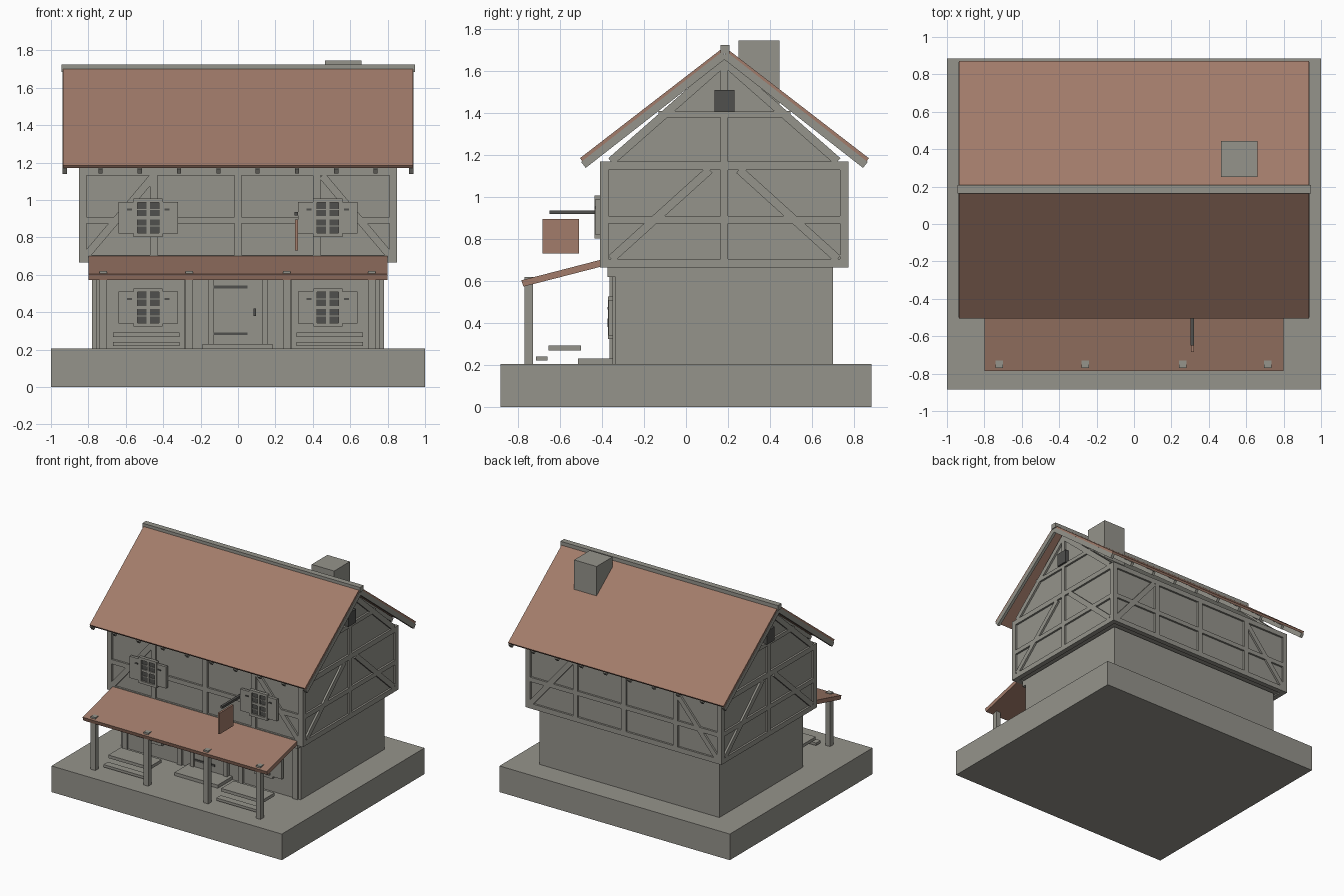
import bpy
import bmesh
from mathutils import Vector

default_cube = bpy.data.objects.get("Cube")
if default_cube:
    bpy.data.objects.remove(default_cube, do_unlink=True)


def make_material(name, red, green, blue):
    material = bpy.data.materials.new(name)
    material.use_nodes = True
    colour = (red, green, blue, 1)
    material.diffuse_color = colour
    material.node_tree.nodes["Principled BSDF"].inputs["Base Color"].default_value = colour
    return material


GREY = make_material("warm grey", 0.30, 0.295, 0.26)
CLAY = make_material("clay brown", 0.36, 0.2, 0.145)
DARK = make_material("dark grey", 0.08, 0.08, 0.075)


def prism(name, outline, start, end, axis="x", material=GREY):
    """Extrude a flat outline along x (outline is y, z) or along y (outline is x, z)."""
    def place(point, depth):
        if axis == "x":
            return (depth, point[0], point[1])
        return (point[0], depth, point[1])

    bm = bmesh.new()
    near = [bm.verts.new(place(point, start)) for point in outline]
    far = [bm.verts.new(place(point, end)) for point in outline]
    bm.faces.new(near)
    bm.faces.new(far)
    for i in range(len(near)):
        j = (i + 1) % len(near)
        bm.faces.new((near[i], near[j], far[j], far[i]))
    bmesh.ops.recalc_face_normals(bm, faces=bm.faces)
    mesh = bpy.data.meshes.new(name)
    bm.to_mesh(mesh)
    bm.free()
    mesh.materials.append(material)
    obj = bpy.data.objects.new(name, mesh)
    bpy.context.collection.objects.link(obj)
    return obj


def box(name, xs, ys, zs, material=GREY):
    (left, right), (low, high) = xs, zs
    outline = [(left, low), (right, low), (right, high), (left, high)]
    return prism(name, outline, ys[0], ys[1], "y", material)


def around(centre, size):
    return (centre - size / 2, centre + size / 2)


def strip(name, first, last, width, start, end, axis="x", material=GREY):
    """A straight timber between two points, with its width in the plane of the wall."""
    a, b = Vector(first), Vector(last)
    along = (b - a).normalized()
    side = Vector((-along.y, along.x)) * width / 2
    outline = [a - side, b - side, b + side, a + side]
    return prism(name, outline, start, end, axis, material)


# Main levels and depths
GROUND, FLOOR, EAVES = 0.205, 0.665, 1.17
FRONT, BACK, RIDGE = -0.41, 0.775, 0.183
LOWER_FRONT = -0.335
SIDE, TIMBER, PROUD = 0.85, 0.04, 0.015

# Base and storeys
box("ground_base", (-1, 1), (-0.885, 0.885), (0, GROUND))
box("lower_storey", (-0.78, 0.78), (LOWER_FRONT, 0.7), (GROUND, FLOOR))
box("upper_storey", (PROUD - SIDE, SIDE - PROUD), (FRONT + PROUD, BACK - PROUD), (FLOOR + 0.01, EAVES))
gable = [(FRONT + 0.05, EAVES), (BACK - 0.05, EAVES), (RIDGE, 1.66)]
prism("gable_wall", gable, PROUD - SIDE, SIDE - PROUD)

# Timber frame on the two long walls
RAILS = ((FLOOR, FLOOR + TIMBER), (0.875, 0.91), (EAVES - TIMBER, EAVES))
for wall, outer, inner in (("front", FRONT, FRONT + TIMBER), ("back", BACK, BACK - TIMBER)):
    for low, high in RAILS:
        box(wall + "_rail", (-SIDE, SIDE), (outer, inner), (low, high))
    for x in (-0.83, -0.45, 0, 0.42, 0.83):
        box(wall + "_stud", around(x, TIMBER), (outer, inner), (FLOOR, EAVES))
    for s in (-1, 1):
        strip(wall + "_brace", (s * 0.81, FLOOR + TIMBER), (s * 0.45, EAVES - TIMBER),
              TIMBER, outer, inner, "y")

# Timber frame on the two gable ends
for s in (-1, 1):
    outer, inner = s * SIDE, s * (SIDE - TIMBER)
    for low, high in RAILS:
        box("side_rail", (inner, outer), (FRONT, BACK), (low, high))
    for y in (FRONT + TIMBER / 2, BACK - TIMBER / 2):
        box("corner_post", (inner, outer), around(y, TIMBER), (FLOOR, EAVES))
    box("gable_post", (inner, outer), around(RIDGE, 0.035), (FLOOR, 1.67))
    box("collar_beam", (inner, outer), around(RIDGE, 0.63), (1.38, 1.41))
    box("gable_hatch", (inner, s * (SIDE + PROUD)), around(RIDGE, 0.095), (1.405, 1.51), DARK)
    for d in (-1, 1):
        strip("side_brace", (RIDGE + d * 0.54, FLOOR + TIMBER), (RIDGE + d * 0.07, EAVES - TIMBER),
              TIMBER, inner, outer)
        strip("gable_rafter", (RIDGE + d * 0.54, EAVES), (RIDGE, 1.645), TIMBER, inner, outer)

# Main roof with barge boards and rafters
ROOF_SIDE = 0.935
for d in (-1, 1):
    eave = (RIDGE + d * 0.683, 1.178)
    strip("roof_slope", eave, (RIDGE, 1.705), 0.018, -ROOF_SIDE, ROOF_SIDE, material=CLAY)
    low_end, high_end = (RIDGE + d * 0.672, 1.153), (RIDGE, 1.678)
    for s in (-1, 1):
        strip("barge_board", low_end, high_end, 0.036, s * 0.915, s * (ROOF_SIDE + 0.003))
    for i in range(8):
        x = (i - 3.5) * 0.21
        strip("rafter", low_end, high_end, 0.03, x - 0.011, x + 0.011)
box("ridge_beam", (-0.945, 0.945), around(RIDGE + 0.003, 0.045), (1.685, 1.725))
box("chimney", (0.465, 0.66), (0.25, 0.445), (1.4, 1.745))

# Porch roof, posts and seating
porch = [(FRONT, 0.667), (FRONT, 0.7), (-0.785, 0.603), (-0.775, 0.573)]
prism("porch_roof", porch, -0.8, 0.8, material=CLAY)
for x in (-0.72, -0.26, 0.26, 0.715):
    box("porch_post", around(x, TIMBER), (-0.77, -0.73), (GROUND, 0.62))
for x in (-0.49, 0.49):
    box("table_top", around(x, 0.355), (-0.655, -0.5), (0.268, 0.292))
    box("bench_seat", around(x, 0.355), (-0.715, -0.66), (0.22, 0.24))
box("door_step", (-0.19, 0.185), (-0.515, LOWER_FRONT), (GROUND, 0.23))

# Lower front timbers
for x in (-0.74, -0.265, 0.265, 0.74):
    box("lower_post", around(x, TIMBER), (LOWER_FRONT - PROUD, LOWER_FRONT), (GROUND, FLOOR))
box("lower_beam", (-0.78, 0.78), (LOWER_FRONT - TIMBER, LOWER_FRONT), (0.62, FLOOR))

# Door with hinges and handle
for x in (-0.145, 0.145):
    box("door_jamb", around(x, 0.03), (LOWER_FRONT - 0.03, LOWER_FRONT), (GROUND, 0.62))
box("door_leaf", (-0.13, 0.13), (LOWER_FRONT - 0.02, LOWER_FRONT), (GROUND, 0.62))
for z in (0.285, 0.535):
    box("door_hinge", (-0.13, 0.05), (LOWER_FRONT - 0.027, LOWER_FRONT), around(z, 0.015))
    bpy.context.collection.objects["door_hinge" if z < 0.5 else "door_hinge.001"].data.materials[0] = DARK
box("door_handle", around(0.09, 0.015), (LOWER_FRONT - TIMBER, LOWER_FRONT), around(0.4, 0.04), DARK)


def window(x, z, wall):
    """A shuttered window: frame bars, two shutters, dark glass and latches."""
    glass = wall - 0.012
    box("window_glass", around(x, 0.14), (glass, wall), around(z, 0.18), DARK)
    for s in (-1, 1):
        box("window_jamb", around(x + s * 0.068, 0.02), (wall - 0.025, wall), around(z, 0.2))
        box("window_rail", around(x, 0.155), (wall - 0.025, wall), around(z + s * 0.092, 0.02))
        box("glazing_bar", around(x, 0.12), (wall - 0.018, wall), around(z + s * 0.045, 0.006))
        box("shutter", around(x + s * 0.118, 0.08), (wall - 0.022, wall), around(z, 0.17))
        box("shutter_latch", around(x + s * 0.1, 0.025), (wall - 0.027, wall), around(z + 0.045, 0.01), DARK)
    box("window_mullion", around(x, 0.018), (wall - 0.02, wall), around(z, 0.18))
    box("window_transom", around(x, 0.12), (wall - 0.02, wall), around(z, 0.018))


for x in (-0.48, 0.48):
    window(x, 0.425, LOWER_FRONT - 0.012)
    window(x, 0.905, FRONT)

# Hanging sign on a bracket
box("sign_bracket", (0.302, 0.322), (-0.65, FRONT), (0.918, 0.936), DARK)
box("sign_board", (0.305, 0.32), (-0.685, -0.51), (0.73, 0.895), CLAY)
